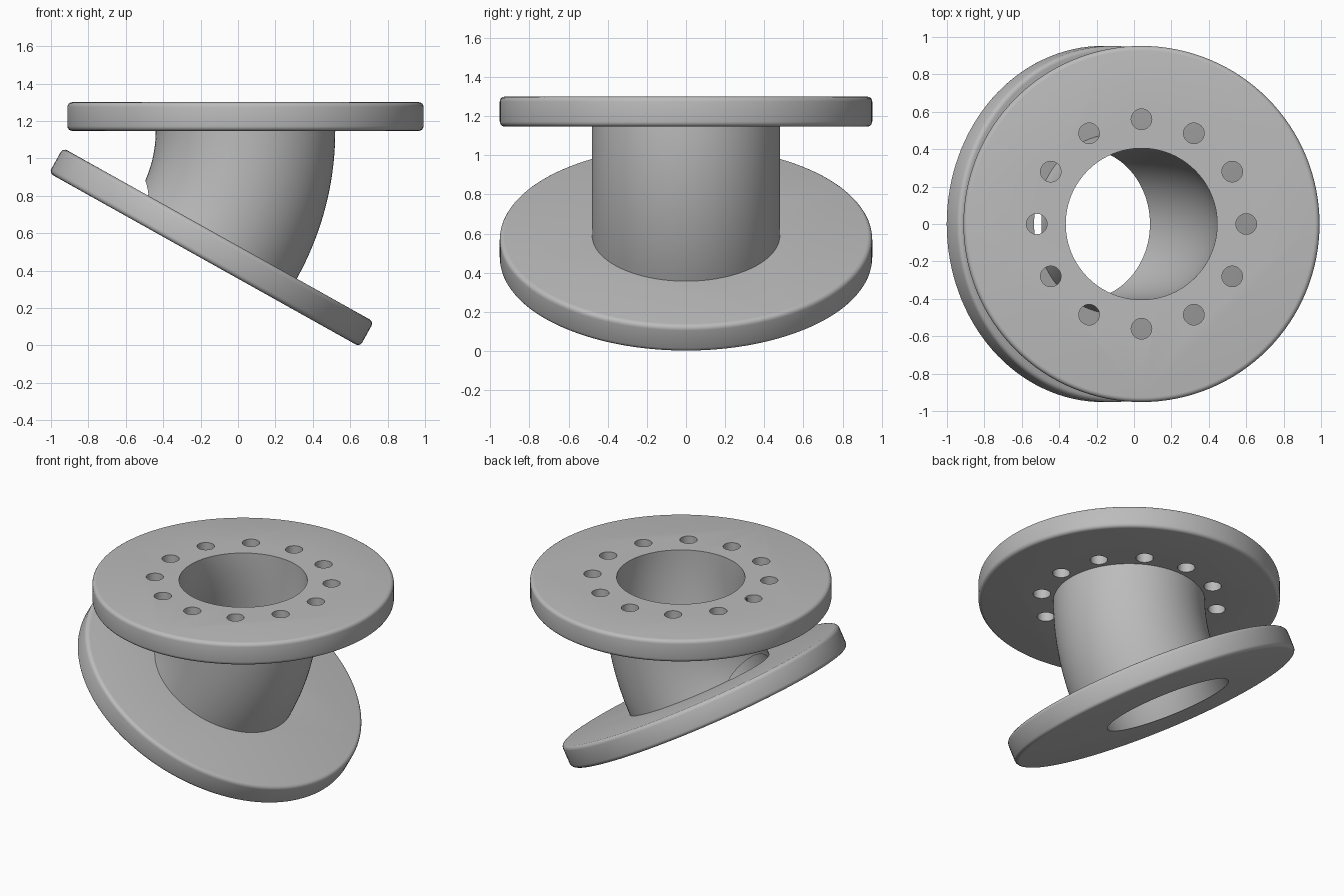
import bpy, bmesh
from math import sin, cos, pi, radians
from mathutils import Vector

cube = bpy.data.objects.get("Cube")
if cube:
    bpy.data.objects.remove(cube, do_unlink=True)

AXIS_X = 0.04
TOP, UNDER = 1.30, 1.147
THICK = TOP - UNDER
BEND = 1.14
TILT = radians(29.2)
FLANGE_R, NECK_R, BORE_R = 0.952, 0.48, 0.405
BOLT_CIRCLE, BOLT_R, BOLTS = 0.56, 0.055, 12

grey = bpy.data.materials.new("plain grey")
grey.use_nodes = True
grey.diffuse_color = (0.5, 0.5, 0.5, 1)
grey.node_tree.nodes["Principled BSDF"].inputs["Base Color"].default_value = (0.5, 0.5, 0.5, 1)


def make_object(name, bm):
    bmesh.ops.recalc_face_normals(bm, faces=bm.faces)
    mesh = bpy.data.meshes.new(name)
    bm.to_mesh(mesh)
    bm.free()
    mesh.materials.append(grey)
    obj = bpy.data.objects.new(name, mesh)
    bpy.context.collection.objects.link(obj)
    return obj


def sweep(name, stations, radius, sides=96):
    """Round bar through (centre, bend angle) stations, with closed ends."""
    bm = bmesh.new()
    rings = []
    for centre, angle in stations:
        across = Vector((cos(angle), 0, -sin(angle)))
        rings.append([bm.verts.new(centre + radius * (across * cos(t) + Vector((0, sin(t), 0))))
                      for t in (2 * pi * i / sides for i in range(sides))])
    for a, b in zip(rings, rings[1:]):
        for i in range(sides):
            j = (i + 1) % sides
            bm.faces.new((a[i], a[j], b[j], b[i]))
    bm.faces.new(rings[0])
    bm.faces.new(rings[-1])
    return make_object(name, bm)


def bend_path(start_z, angle, steps):
    """Stations on an arc that starts straight down and turns towards -x."""
    path = []
    for i in range(steps + 1):
        a = angle * i / steps
        path.append((Vector((AXIS_X - BEND * (1 - cos(a)), 0, start_z - BEND * sin(a))), a))
    return path


def flange(name, centre, angle):
    """Disc with rounded rims."""
    normal = Vector((sin(angle), 0, cos(angle)))
    ends = [(centre + normal * s * THICK / 2, angle) for s in (1, -1)]
    obj = sweep(name, ends, FLANGE_R, 128)
    bevel = obj.modifiers.new("rounded rims", 'BEVEL')
    bevel.width = 0.025
    bevel.segments = 4
    bevel.limit_method = 'ANGLE'
    bevel.angle_limit = radians(40)
    return obj


def cut(obj, cutter):
    mod = obj.modifiers.new("cut", 'BOOLEAN')
    mod.operation = 'DIFFERENCE'
    mod.solver = 'EXACT'
    mod.object = cutter


# Main parts: two flanges joined by a curved neck
top_flange = flange("top_flange", Vector((AXIS_X, 0, UNDER + THICK / 2)), 0)
neck_path = bend_path(UNDER, TILT, 24)
neck = sweep("curved_neck", neck_path, NECK_R)
normal = Vector((sin(TILT), 0, cos(TILT)))
lower_flange = flange("lower_flange", neck_path[-1][0] - normal * THICK / 2, TILT)

# Curved bore, which starts at the top face and breaks through the neck's inner bend
bore_path = [(Vector((AXIS_X, 0, TOP + 0.1)), 0)] + bend_path(TOP, radians(68), 48)
bore = sweep("bore_cutter", bore_path, BORE_R)
cutters = [bore]
parts = (top_flange, neck, lower_flange)
for part in parts:
    cut(part, bore)

# Ring of bolt holes in the top flange
for i in range(BOLTS):
    a = 2 * pi * i / BOLTS
    spot = Vector((AXIS_X + BOLT_CIRCLE * cos(a), BOLT_CIRCLE * sin(a), 0))
    ends = [(spot + Vector((0, 0, z)), 0) for z in (TOP + 0.05, UNDER - 0.05)]
    hole = sweep("bolt_hole_cutter", ends, BOLT_R, 32)
    cut(top_flange, hole)
    cutters.append(hole)

# Apply the cuts, shade, and remove the cutters
for part in parts:
    bpy.ops.object.select_all(action='DESELECT')
    part.select_set(True)
    bpy.context.view_layer.objects.active = part
    for mod in list(part.modifiers):
        bpy.ops.object.modifier_apply(modifier=mod.name)
    bpy.ops.object.shade_smooth_by_angle(angle=radians(30))
for cutter in cutters:
    cutter.hide_render = True
    bpy.data.objects.remove(cutter, do_unlink=True)
